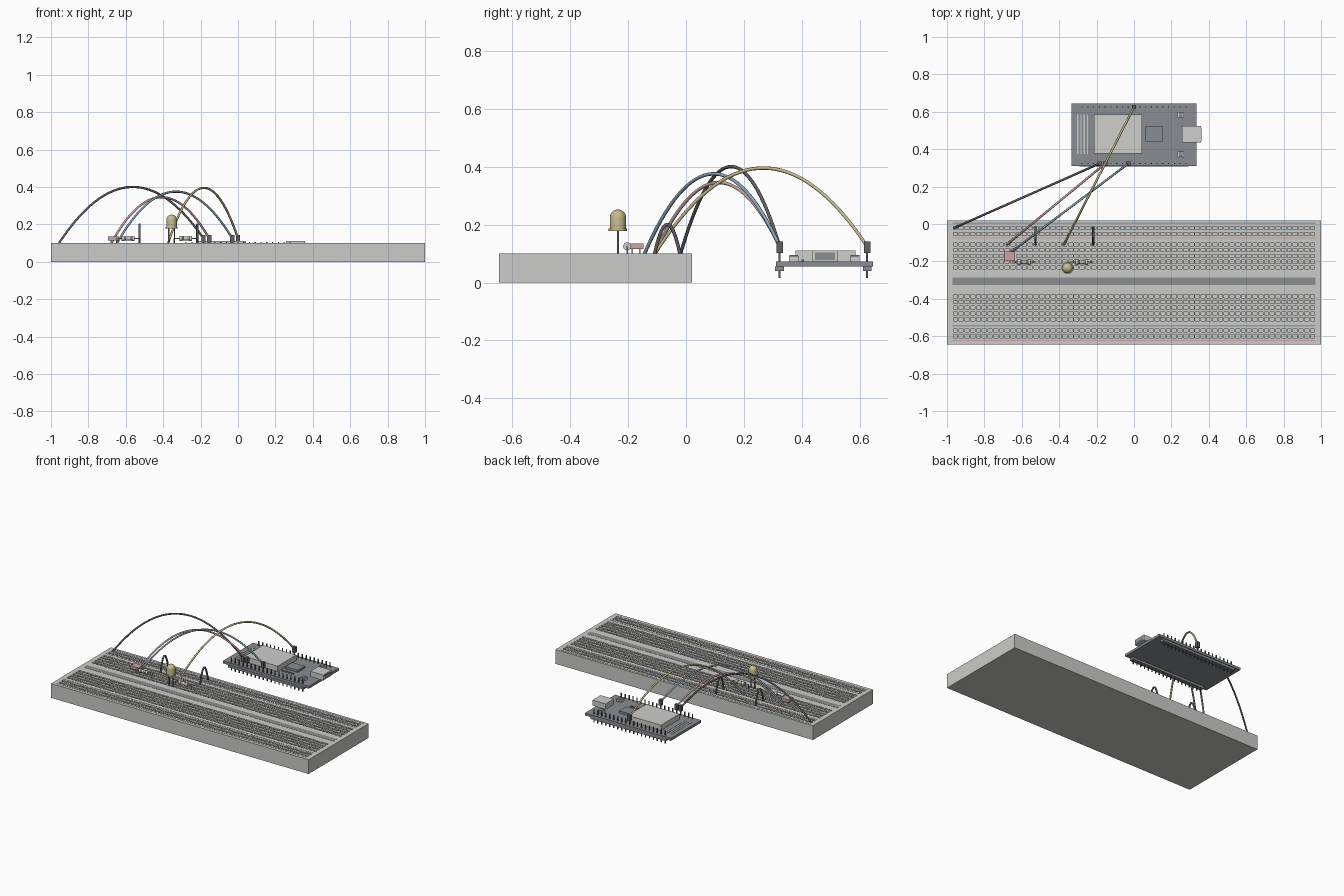
import bpy, bmesh, math
from mathutils import Vector, Matrix

cube = bpy.data.objects.get("Cube")
if cube:
    bpy.data.objects.remove(cube, do_unlink=True)


def material(name, rgb):
    m = bpy.data.materials.new(name)
    m.use_nodes = True
    m.diffuse_color = (*rgb, 1)
    m.node_tree.nodes["Principled BSDF"].inputs["Base Color"].default_value = (*rgb, 1)
    return m


WHITE = material("pale grey plastic", (0.6, 0.6, 0.58))
SLOT = material("slot grey", (0.26, 0.27, 0.28))
BOARD = material("circuit board slate", (0.25, 0.265, 0.29))
BLACK = material("charcoal", (0.12, 0.12, 0.13))
STEEL = material("steel", (0.62, 0.62, 0.6))
RED = material("dusty red", (0.6, 0.37, 0.37))
BLUE = material("dusty blue", (0.27, 0.37, 0.46))
YELLOW = material("dusty yellow", (0.57, 0.51, 0.28))


def finish(name, bm, mat, smooth=False):
    me = bpy.data.meshes.new(name)
    bm.to_mesh(me)
    bm.free()
    me.materials.append(mat)
    ob = bpy.data.objects.new(name, me)
    bpy.context.collection.objects.link(ob)
    if smooth:
        bpy.ops.object.select_all(action='DESELECT')
        ob.select_set(True)
        bpy.context.view_layer.objects.active = ob
        bpy.ops.object.shade_smooth_by_angle()
    return ob


def boxes(name, mat, centres, size):
    """One object made of equal boxes."""
    bm = bmesh.new()
    for c in centres:
        bmesh.ops.create_cube(bm, size=1, matrix=Matrix.Translation(c) @ Matrix.Diagonal((*size, 1)))
    return finish(name, bm, mat)


def block(name, mat, x0, x1, y0, y1, z0, z1):
    return boxes(name, mat, [((x0 + x1) / 2, (y0 + y1) / 2, (z0 + z1) / 2)], (x1 - x0, y1 - y0, z1 - z0))


def lathe(name, mat, profile, place, steps=24):
    """Spin (radius, height) points about z, then place the result."""
    bm = bmesh.new()
    vs = [bm.verts.new((r, 0, h)) for r, h in profile]
    es = [bm.edges.new(p) for p in zip(vs, vs[1:])]
    bmesh.ops.spin(bm, geom=vs + es, cent=(0, 0, 0), axis=(0, 0, 1), angle=math.tau, steps=steps)
    bmesh.ops.remove_doubles(bm, verts=bm.verts, dist=1e-5)
    bmesh.ops.recalc_face_normals(bm, faces=bm.faces)
    bm.transform(place)
    return finish(name, bm, mat, True)


def tube(name, mat, points, radius):
    """Round wire through points."""
    cu = bpy.data.curves.new(name, 'CURVE')
    cu.dimensions = '3D'
    cu.bevel_depth = radius
    cu.bevel_resolution = 2
    cu.use_fill_caps = True
    sp = cu.splines.new('POLY')
    sp.points.add(len(points) - 1)
    for p, co in zip(sp.points, points):
        p.co = (*co, 1)
    cu.materials.append(mat)
    ob = bpy.data.objects.new(name, cu)
    bpy.context.collection.objects.link(ob)
    return ob


def arch(name, mat, a, b, top, n=32):
    """Parabolic wire from a to b, peaking near top."""
    a, b = Vector(a), Vector(b)
    pts = []
    for i in range(n + 1):
        t = i / n
        p = a.lerp(b, t)
        p.z += (top - (a.z + b.z) / 2) * 4 * t * (1 - t)
        pts.append(p)
    return tube(name, mat, pts, 0.006)


# Breadboard: a gridded slab whose hole cells are sunk into the top
PITCH = 0.0308
TOP = 0.1
rows = [-0.6, -0.569, -0.053, -0.022]
for first in (-0.109, -0.386):
    rows += [first - i * PITCH for i in range(5)]
xs = [-1] + [(i - 31) * PITCH + s * 0.0115 for i in range(63) for s in (-1, 1)] + [1]
ys = [-0.645] + [y + s * 0.0085 for y in sorted(rows) for s in (-1, 1)] + [0.02]
bm = bmesh.new()
grid = [[bm.verts.new((x, y, TOP)) for y in ys] for x in xs]
holes = []
for i in range(len(xs) - 1):
    for j in range(len(ys) - 1):
        f = bm.faces.new((grid[i][j], grid[i + 1][j], grid[i + 1][j + 1], grid[i][j + 1]))
        if i % 2 and j % 2:
            holes.append(f)
rim = [e for e in bm.edges if e.is_boundary]
skirt = bmesh.ops.extrude_edge_only(bm, edges=rim)["geom"]
bmesh.ops.translate(bm, vec=(0, 0, -TOP), verts=[g for g in skirt if isinstance(g, bmesh.types.BMVert)])
bmesh.ops.contextual_create(bm, geom=[g for g in skirt if isinstance(g, bmesh.types.BMEdge) and g.is_boundary])
pits = bmesh.ops.extrude_face_region(bm, geom=holes)["geom"]
bmesh.ops.delete(bm, geom=holes, context='FACES_ONLY')
bmesh.ops.translate(bm, vec=(0, 0, -0.012), verts=[g for g in pits if isinstance(g, bmesh.types.BMVert)])
bmesh.ops.recalc_face_normals(bm, faces=bm.faces)
finish("breadboard", bm, WHITE)

# Centre channel and rail lines
block("centre_channel", SLOT, -0.97, 0.97, -0.327, -0.287, TOP - 0.004, TOP + 0.001)
for side, y in (("back", 0), ("front", -0.548)):
    block(side + "_blue_line", BLUE, -0.97, 0.97, y + 0.001, y + 0.007, TOP - 0.002, TOP + 0.001)
    block(side + "_red_line", RED, -0.97, 0.97, y - 0.078, y - 0.071, TOP - 0.002, TOP + 0.001)

# Controller board
DECK = 0.072
block("controller_board", BOARD, -0.335, 0.333, 0.31, 0.645, 0.055, DECK)
block("radio_shield", STEEL, -0.215, 0.043, 0.378, 0.585, DECK, 0.11)
block("main_chip", BOARD, 0.058, 0.155, 0.44, 0.52, DECK, 0.087)
block("usb_port", STEEL, 0.257, 0.358, 0.435, 0.525, DECK, 0.11)
block("usb_opening", BOARD, 0.355, 0.36, 0.445, 0.515, 0.078, 0.103)
boxes("antenna_traces", STEEL, [(-0.3 + i * 0.017, 0.48, DECK) for i in range(4)], (0.007, 0.21, 0.004))
boxes("button_cases", BOARD, [(0.25, y, DECK + 0.01) for y in (0.372, 0.583)], (0.02, 0.03, 0.025))
boxes("button_tabs", STEEL, [(x, y, DECK + 0.01) for x in (0.237, 0.263) for y in (0.372, 0.583)],
      (0.008, 0.032, 0.02))
boxes("small_parts", BOARD, [(0.066 + i * 0.025, 0.403, DECK) for i in range(4)], (0.014, 0.01, 0.014))

# Header strips and pins
pins = [(i * PITCH, y) for y in (0.323, 0.625) for i in range(-9, 10)]
boxes("header_strips", BOARD, [(0, y, 0.047) for y in (0.323, 0.625)], (0.585, 0.03, 0.016))
boxes("header_pins", BLACK, [(x, y, 0.06) for x, y in pins], (0.006, 0.006, 0.09))

# Jumper wires with plug housings
for name, mat, a, b, top in (
        ("ground_wire", BLACK, (-0.96, -0.02), (-6 * PITCH, 0.323), 0.4),
        ("power_wire", RED, (-0.68, -0.11), (-5 * PITCH, 0.323), 0.345),
        ("signal_wire", BLUE, (-0.65, -0.145), (-PITCH, 0.323), 0.375),
        ("lamp_wire", YELLOW, (-0.375, -0.11), (0, 0.625), 0.395)):
    arch(name, mat, (*a, TOP - 0.005), (*b, 0.125), top)
    block(name + "_plug", BLACK, b[0] - 0.011, b[0] + 0.011, b[1] - 0.011, b[1] + 0.011, 0.102, 0.142)
for side, x in (("right", -0.526), ("left", -0.218)):
    arch(side + "_bridge_wire", BLACK, (x, -0.02, TOP - 0.005), (x, -0.109, TOP - 0.005), 0.2)

# Lamp with a domed top and two legs
dome = [(0.028 * math.cos(a), 0.224 + 0.028 * math.sin(a)) for a in [i * math.pi / 16 for i in range(9)]]
dome[-1] = (0, 0.252)
lathe("lamp", YELLOW, [(0, 0.177), (0.032, 0.177), (0.032, 0.186), (0.028, 0.186)] + dome,
      Matrix.Translation((-0.355, -0.235, 0)))
boxes("lamp_legs", BLACK, [(x, -0.235, 0.138) for x in (-0.37, -0.34)], (0.006, 0.006, 0.08))

# Resistors with bands and bent leads
for side, x in (("right", -0.588), ("left", -0.28)):
    turn = Matrix.Translation((x, -0.203, 0.125)) @ Matrix.Rotation(math.pi / 2, 4, 'Y')
    lathe(side + "_resistor", STEEL, [(0, -0.034), (0.014, -0.034), (0.014, -0.02), (0.011, -0.017),
          (0.011, 0.017), (0.014, 0.02), (0.014, 0.034), (0, 0.034)], turn, 16)
    for i, mat in enumerate((BLACK, RED, SLOT)):
        h = -0.012 + i * 0.012
        lathe(f"{side}_resistor_band_{i + 1}", mat, [(0.011, h - 0.002), (0.0118, h - 0.002),
              (0.0118, h + 0.002), (0.011, h + 0.002)], turn, 16)
    tube(side + "_resistor_lead", STEEL, [(x + dx, -0.203, z) for dx, z in (
        (-0.062, 0.096), (-0.062, 0.125), (0.062, 0.125), (0.062, 0.096))], 0.003)

# Flat sensor on short legs
block("sensor_body", RED, -0.695, -0.635, -0.197, -0.147, 0.115, 0.135)
boxes("sensor_legs", STEEL, [(x, y, 0.107) for x in (-0.68, -0.645) for y in (-0.16, -0.185)],
      (0.005, 0.005, 0.02))
